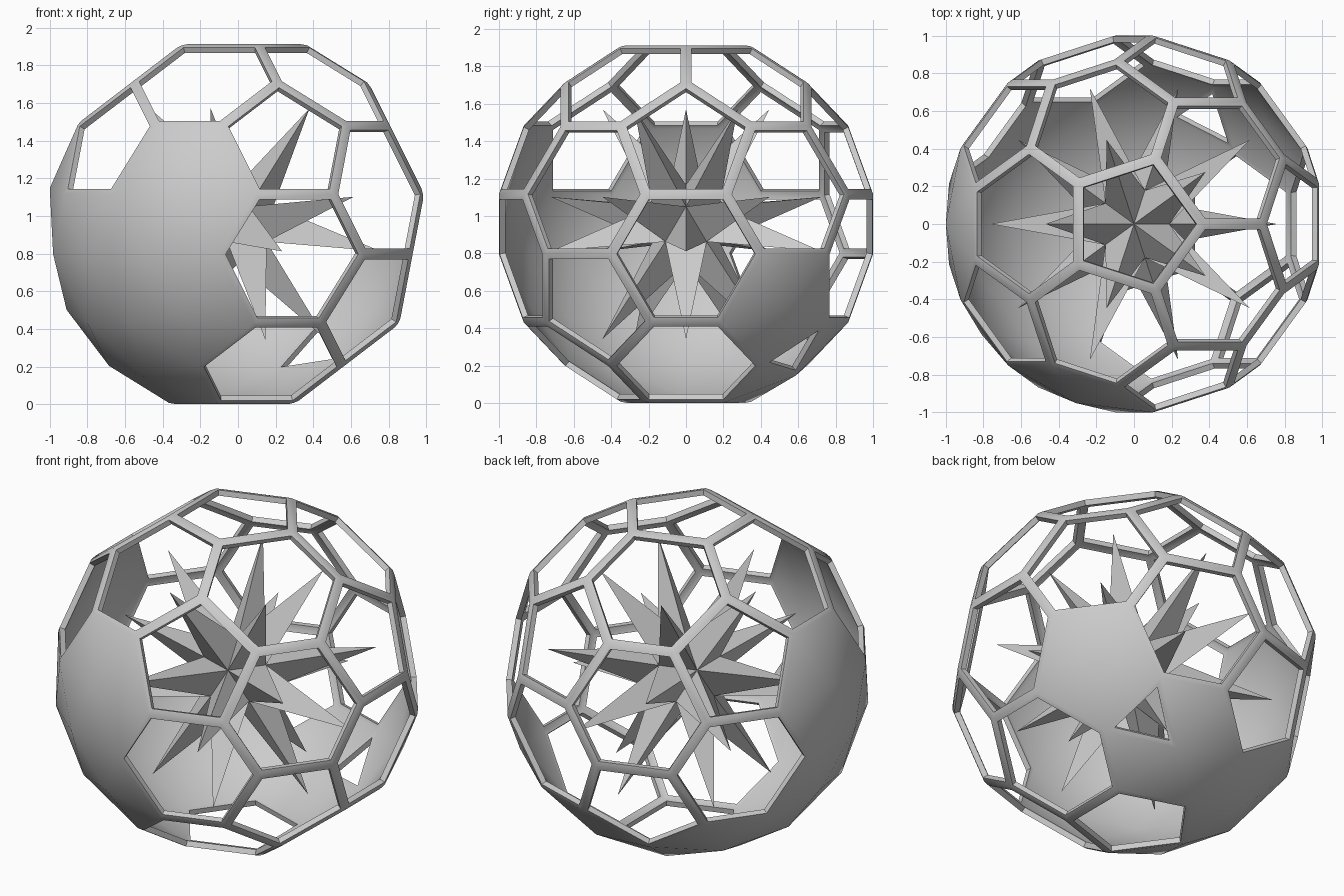
import bpy, bmesh, math
from mathutils import Vector
from itertools import combinations

if "Cube" in bpy.data.objects:
    bpy.data.objects.remove(bpy.data.objects["Cube"])

R = 1.018            # outer radius of the cage
CZ = 0.957           # height of the centre
STRUT = 0.028        # half width of a strut
DEPTH = 0.032        # shell thickness
TIP, CORE = 0.773, 0.21


def direction(az, el):
    a, e = math.radians(az), math.radians(el)
    return Vector((math.cos(e) * math.cos(a), math.cos(e) * math.sin(a), math.sin(e)))


# Icosahedron directions shared by cage and star
PENT = math.degrees(math.atan(0.5))
ico = [direction(0, 90)] + [direction(72 * i, PENT) for i in range(5)]
ico += [-v for v in ico]


def near(a, b):
    return 0.9 < (a - b).length < 1.2


tris = [t for t in combinations(ico, 3) if all(near(a, b) for a, b in combinations(t, 2))]


def third(a, b):
    # point one third of the way along the arc from a to b
    return a.slerp(b, 1 / 3) * R


def add_face(bm, pts):
    # order points anticlockwise as seen from outside
    c = sum(pts, Vector()) / len(pts)
    n = c.normalized()
    u = (pts[0] - c).normalized()
    w = n.cross(u)
    pts = sorted(pts, key=lambda p: math.atan2((p - c).dot(w), (p - c).dot(u)))
    return bm.faces.new([bm.verts.new(p) for p in pts])


def make_object(name, bm):
    me = bpy.data.meshes.new(name)
    bm.to_mesh(me)
    bm.free()
    ob = bpy.data.objects.new(name, me)
    ob.location.z = CZ
    bpy.context.collection.objects.link(ob)
    return ob


# Cage: football-shaped polyhedron
bm = bmesh.new()
for v in ico:
    add_face(bm, [third(v, w) for w in ico if near(v, w)])
for t in tris:
    add_face(bm, [third(a, b) for a in t for b in t if a != b])
bmesh.ops.remove_doubles(bm, verts=bm.verts[:], dist=0.001)
bmesh.ops.recalc_face_normals(bm, faces=bm.faces[:])

# Closed panels, given as azimuth and elevation of the face centre
cracked = direction(72, -52.6)
closed = [cracked] + [direction(a, e) for a, e in (
    (180, 10.8), (252, 10.8), (216, -10.8),
    (36, -PENT), (180, -PENT), (252, -PENT),
    (144, -52.6), (216, -52.6))]


def facing(f, d):
    return f.calc_center_median().normalized().dot(d) > 0.99


panels = [f for f in bm.faces if any(facing(f, d) for d in closed)]
openings = [f for f in bm.faces if f not in panels]
bmesh.ops.inset_individual(bm, faces=openings, thickness=STRUT,
                           depth=STRUT * 0.23, use_even_offset=True)

# Panels are domed: their centres lie on the sphere
poked = bmesh.ops.poke(bm, faces=panels)
for v in poked["verts"]:
    v.co = v.co.normalized() * R
bm.normal_update()

# One panel is missing a single triangular sector
sectors = [f for f in poked["faces"]
           if f.calc_center_median().normalized().dot(cracked) > 0.95]
gap = max(sectors, key=lambda f: f.calc_center_median().dot(direction(36, -PENT)))
bmesh.ops.inset_individual(bm, faces=[gap], thickness=0.03, use_even_offset=True)
bmesh.ops.delete(bm, geom=openings + [gap], context='FACES')

cage = make_object("cage_shell", bm)
mod = cage.modifiers.new("thickness", 'SOLIDIFY')
mod.thickness = DEPTH
mod.offset = -1
mod.use_even_offset = True
bpy.context.view_layer.objects.active = cage
cage.select_set(True)
bpy.ops.object.modifier_apply(modifier=mod.name)
bpy.ops.object.shade_smooth_by_angle(angle=math.radians(50))
cage.select_set(False)

# Star: a three-sided spike over every face of a small core
bm = bmesh.new()
for t in tris:
    tip = sum(t, Vector()).normalized() * TIP
    for a, b in combinations(t, 2):
        add_face(bm, [a * CORE, b * CORE, tip])
bmesh.ops.remove_doubles(bm, verts=bm.verts[:], dist=0.001)
bmesh.ops.recalc_face_normals(bm, faces=bm.faces[:])
make_object("inner_star", bm)
